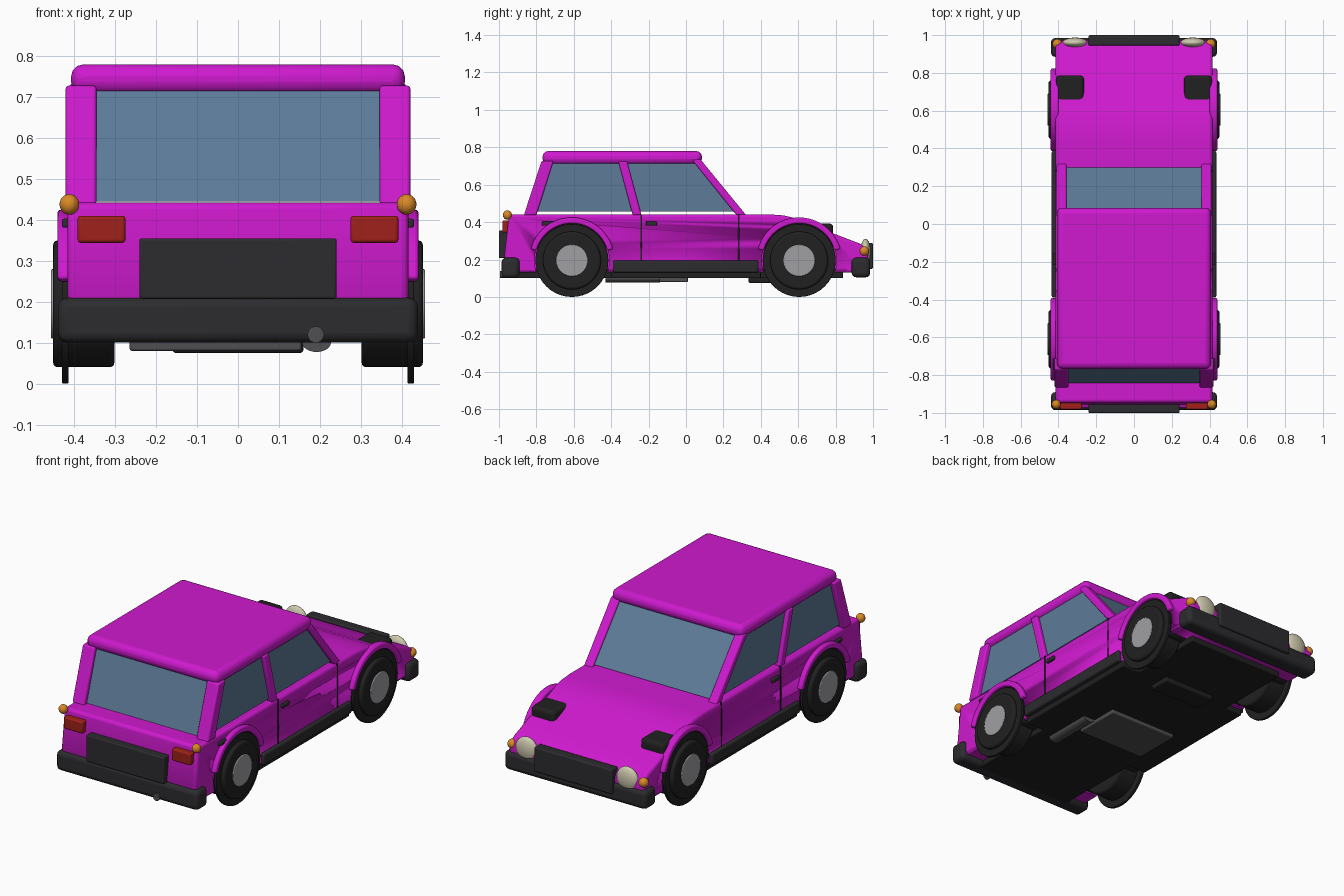
import bpy, bmesh, math
from mathutils import Matrix, Vector

if "Cube" in bpy.data.objects:
    bpy.data.objects.remove(bpy.data.objects["Cube"])


def material(name, rgb):
    m = bpy.data.materials.new(name)
    m.diffuse_color = (*rgb, 1)
    m.use_nodes = True
    m.node_tree.nodes["Principled BSDF"].inputs["Base Color"].default_value = m.diffuse_color
    return m


PAINT = material("paint", (0.62, 0.01, 0.62))
GLASS = material("glass", (0.11, 0.2, 0.32))
DARK = material("dark_trim", (0.025, 0.025, 0.028))
TYRE = material("tyre", (0.015, 0.015, 0.015))
METAL = material("metal", (0.35, 0.35, 0.37))
STEEL = material("dark_steel", (0.08, 0.08, 0.085))
RED = material("red_lens", (0.35, 0.015, 0.01))
AMBER = material("amber_lens", (0.7, 0.25, 0.02))
CREAM = material("lamp_glass", (0.62, 0.58, 0.42))


def finish(name, bm, mat, bevel=0, mirror=False, segs=3):
    bmesh.ops.recalc_face_normals(bm, faces=bm.faces)
    me = bpy.data.meshes.new(name)
    bm.to_mesh(me)
    bm.free()
    ob = bpy.data.objects.new(name, me)
    bpy.context.collection.objects.link(ob)
    if mat:
        me.materials.append(mat)
    if bevel:
        b = ob.modifiers.new("bevel", 'BEVEL')
        b.width, b.segments, b.limit_method = bevel, segs, 'ANGLE'
        b.angle_limit = math.radians(40)
    if mirror:
        ob.modifiers.new("mirror", 'MIRROR')
    bpy.ops.object.select_all(action='DESELECT')
    bpy.context.view_layer.objects.active = ob
    ob.select_set(True)
    bpy.ops.object.shade_smooth_by_angle(angle=math.radians(35))
    return ob


def prism(name, pts, x0, x1, mat, bevel=0, mirror=False, segs=3):
    """Side profile of (y, z) points extruded from x0 to x1."""
    bm = bmesh.new()
    f = bm.faces.new([bm.verts.new((x0, y, z)) for y, z in pts])
    r = bmesh.ops.extrude_face_region(bm, geom=[f])
    verts = [v for v in r["geom"] if isinstance(v, bmesh.types.BMVert)]
    bmesh.ops.translate(bm, verts=verts, vec=(x1 - x0, 0, 0))
    return finish(name, bm, mat, bevel, mirror, segs)


def box(name, x, y, z, mat, bevel=0, mirror=False):
    pts = [(y[0], z[0]), (y[1], z[0]), (y[1], z[1]), (y[0], z[1])]
    return prism(name, pts, x[0], x[1], mat, bevel, mirror)


def disc(name, x0, x1, y, z, r, mat, bevel=0, mirror=True, n=40):
    pts = [(y + r * math.cos(2 * math.pi * i / n), z + r * math.sin(2 * math.pi * i / n)) for i in range(n)]
    return prism(name, pts, x0, x1, mat, bevel, mirror)


def ball(name, c, size, mat):
    bm = bmesh.new()
    m = Matrix.Translation(c) @ Matrix.Diagonal((*size, 1))
    bmesh.ops.create_uvsphere(bm, u_segments=24, v_segments=14, radius=1, matrix=m)
    return finish(name, bm, mat, mirror=True)


def rod(name, x, y0, y1, z, r, mat, squash=1):
    bm = bmesh.new()
    m = (Matrix.Translation((x, (y0 + y1) / 2, z)) @ Matrix.Diagonal((1, 1, squash, 1))
         @ Matrix.Rotation(math.pi / 2, 4, 'X'))
    bmesh.ops.create_cone(bm, cap_ends=True, segments=24, radius1=r, radius2=r, depth=y1 - y0, matrix=m)
    return finish(name, bm, mat)


# Lower body with sloping nose, wheel openings cut out
body = prism("body", [(-0.93, 0.13), (-0.972, 0.22), (-0.945, 0.442), (0.44, 0.442), (0.52, 0.436),
                      (0.60, 0.418), (0.66, 0.393), (0.72, 0.365), (0.80, 0.335), (0.93, 0.285),
                      (0.965, 0.26), (0.975, 0.22), (0.95, 0.13)], -0.416, 0.416, PAINT, 0.015)
WHEELS = {"front": 0.605, "rear": -0.61}
for end, y in WHEELS.items():
    cut = disc(end + "_wheel_cutter", 0.28, 0.6, y, 0.195, 0.2, None)
    cut.hide_render = True
    cut.hide_set(True)
    b = body.modifiers.new(end, 'BOOLEAN')
    b.object, b.solver = cut, 'EXACT'

# Wheels, wells and arches
for end, y in WHEELS.items():
    box(end + "_wheel_well", (0.265, 0.412), (y - 0.185, y + 0.182), (0.13, 0.393), TYRE, 0.02, True)
    disc(end + "_tyre", 0.302, 0.452, y, 0.195, 0.155, TYRE, 0.012)
    disc(end + "_tyre_rim", 0.414, 0.43, y, 0.195, 0.195, TYRE, 0.003)
    disc(end + "_hub", 0.43, 0.457, y, 0.195, 0.085, METAL, 0.004)
    arc = [math.radians(15 + 150 * i / 24) for i in range(25)]
    ring = [(y + 0.228 * math.cos(a), 0.197 + 0.228 * math.sin(a)) for a in arc]
    ring += [(y + 0.196 * math.cos(a), 0.197 + 0.196 * math.sin(a)) for a in reversed(arc)]
    prism(end + "_wheel_arch", ring, 0.40, 0.441, PAINT, 0.008, True)

# Roof and pillars
box("roof", (-0.408, 0.408), (-0.767, 0.085), (0.708, 0.78), PAINT, 0.03)
prism("windscreen_pillar", [(0.27, 0.437), (0.322, 0.437), (0.078, 0.735), (0.03, 0.735)],
      0.357, 0.41, PAINT, 0.008, True)
prism("middle_pillar", [(-0.285, 0.437), (-0.238, 0.437), (-0.315, 0.725), (-0.362, 0.725)],
      0.375, 0.415, PAINT, 0.008, True)
prism("rear_pillar", [(-0.867, 0.437), (-0.80, 0.437), (-0.708, 0.728), (-0.772, 0.728)],
      0.346, 0.421, PAINT, 0.008, True)

# Glass panels
prism("windscreen", [(0.30, 0.45), (0.29, 0.45), (0.06, 0.725), (0.07, 0.725)], -0.37, 0.37, GLASS)
prism("rear_window", [(-0.842, 0.445), (-0.832, 0.445), (-0.742, 0.725), (-0.752, 0.725)], -0.36, 0.36, GLASS)
prism("front_side_window", [(-0.25, 0.457), (0.28, 0.457), (0.06, 0.72), (-0.33, 0.72)],
      0.386, 0.394, GLASS, 0, True)
prism("rear_side_window", [(-0.81, 0.457), (-0.27, 0.457), (-0.34, 0.72), (-0.725, 0.72)],
      0.386, 0.394, GLASS, 0, True)

# Door gaps, handles and sills
for name, y in (("door_gap_front", 0.283), ("door_gap_rear", -0.24)):
    box(name, (0.41, 0.4185), (y - 0.004, y + 0.004), (0.19, 0.44), TYRE, 0, True)
for name, y, z in (("front_door_handle", -0.185, 0.392), ("rear_door_handle", -0.74, 0.392)):
    box(name, (0.41, 0.43), (y - 0.03, y + 0.03), (z - 0.011, z + 0.011), DARK, 0.005, True)
box("sill", (0.38, 0.436), (-0.39, 0.387), (0.13, 0.195), DARK, 0.01, True)

# Bumpers and dark end panels
box("rear_bumper", (-0.44, 0.44), (-0.986, -0.89), (0.10, 0.21), DARK, 0.024)
box("front_bumper", (-0.44, 0.44), (0.885, 0.985), (0.105, 0.21), DARK, 0.024)
box("rear_panel", (-0.241, 0.241), (-1.0, -0.93), (0.207, 0.355), DARK, 0.006)
box("grille", (-0.241, 0.241), (0.945, 1.0), (0.15, 0.288), DARK, 0.008)

# Lamps
box("tail_lamp", (0.275, 0.392), (-0.982, -0.93), (0.344, 0.41), RED, 0.008, True)
ball("rear_indicator", (0.412, -0.955, 0.438), (0.024, 0.024, 0.025), AMBER)
ball("front_indicator", (0.406, 0.953, 0.245), (0.026, 0.026, 0.026), AMBER)
ball("headlamp", (0.312, 0.96, 0.245), (0.066, 0.027, 0.066), CREAM)

# Underside and exhaust
box("floor_pan", (-0.41, 0.41), (-0.40, 0.40), (0.10, 0.15), TYRE, 0.005)
box("floor_pan_front", (-0.3, 0.3), (0.39, 0.84), (0.10, 0.15), TYRE, 0.005)
box("floor_pan_rear", (-0.3, 0.3), (-0.93, -0.39), (0.10, 0.15), TYRE, 0.005)
box("engine_guard", (-0.16, 0.16), (0.335, 0.46), (0.075, 0.12), TYRE, 0.008)
box("heat_shield", (-0.265, 0.155), (-0.26, 0.01), (0.08, 0.12), STEEL, 0.006)
rod("silencer", 0.192, -0.43, -0.14, 0.1, 0.035, STEEL, 0.65)
rod("exhaust_pipe", 0.19, -0.995, -0.40, 0.12, 0.02, STEEL)
